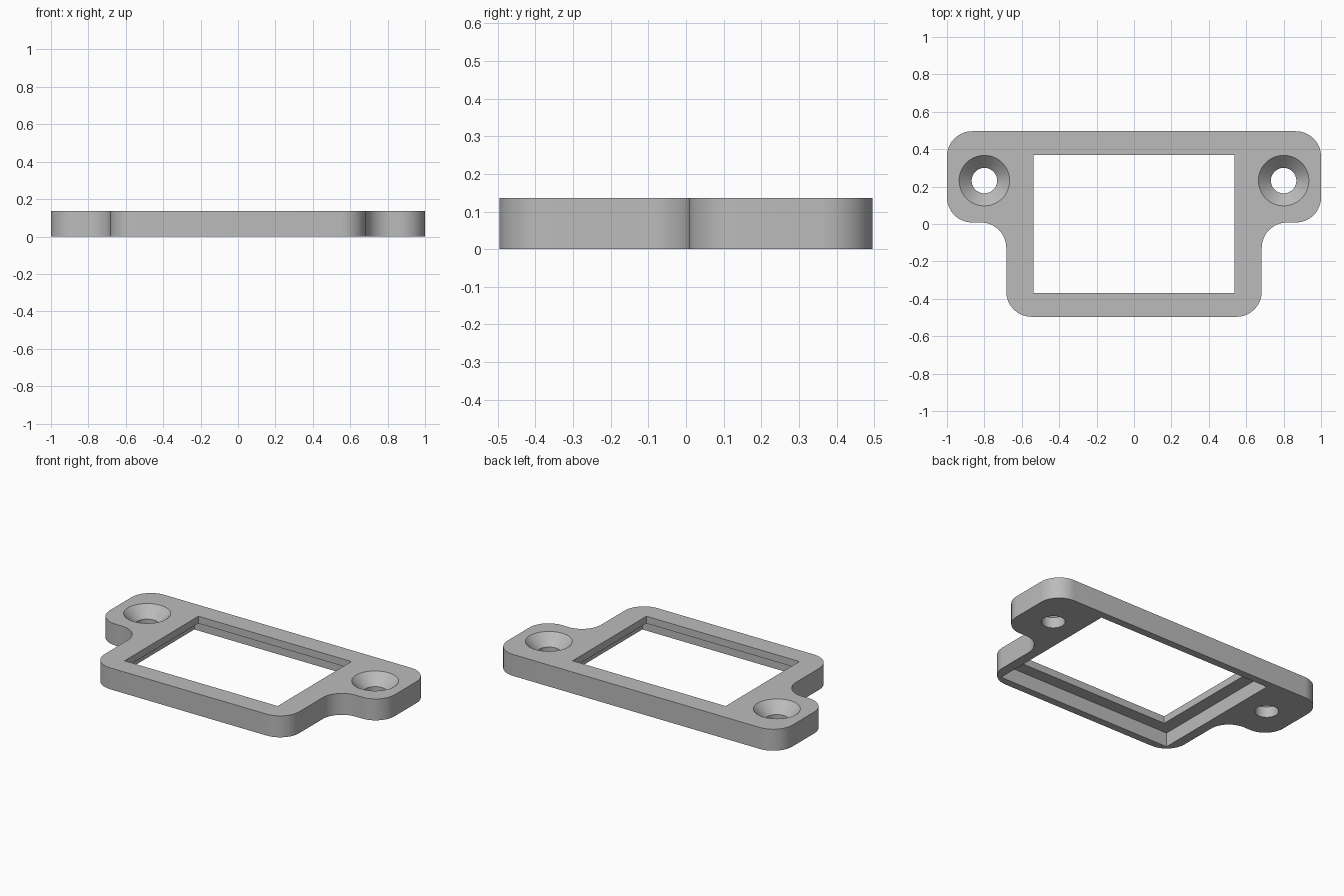
import bpy
import bmesh
from math import cos, sin, pi, radians

if "Cube" in bpy.data.objects:
    bpy.data.objects.remove(bpy.data.objects["Cube"], do_unlink=True)

THICK = 0.136     # plate thickness
RADIUS = 0.135    # corner and fillet radius
HALF_Y = 0.496
EAR_Y = 0.008     # lower edge of the screw ears
BODY_X = 0.683
HOLE = (0.8, 0.232)

grey = bpy.data.materials.new("grey")
grey.use_nodes = True
colour = (0.5, 0.5, 0.5, 1)
grey.diffuse_color = colour
grey.node_tree.nodes["Principled BSDF"].inputs["Base Color"].default_value = colour


def make_object(name, bm):
    bmesh.ops.recalc_face_normals(bm, faces=bm.faces)
    mesh = bpy.data.meshes.new(name)
    bm.to_mesh(mesh)
    bm.free()
    mesh.materials.append(grey)
    obj = bpy.data.objects.new(name, mesh)
    bpy.context.collection.objects.link(obj)
    return obj


def arc(cx, cy, start, end, steps=16):
    angles = [radians(start + (end - start) * i / steps) for i in range(steps + 1)]
    return [(cx + RADIUS * cos(a), cy + RADIUS * sin(a)) for a in angles]


def prism(name, outline, z0, z1):
    bm = bmesh.new()
    face = bm.faces.new([bm.verts.new((x, y, z0)) for x, y in outline])
    top = bmesh.ops.extrude_face_region(bm, geom=[face])["geom"]
    verts = [v for v in top if isinstance(v, bmesh.types.BMVert)]
    bmesh.ops.translate(bm, verts=verts, vec=(0, 0, z1 - z0))
    return make_object(name, bm)


def box(name, hx, hy, z0, z1):
    return prism(name, [(-hx, -hy), (hx, -hy), (hx, hy), (-hx, hy)], z0, z1)


def lathe(name, profile, cx, cy, steps=64):
    # Closed solid of revolution from (radius, height) pairs
    bm = bmesh.new()
    rings = [[bm.verts.new((cx + r * cos(2 * pi * i / steps),
                            cy + r * sin(2 * pi * i / steps), z))
              for i in range(steps)] for r, z in profile]
    for low, high in zip(rings, rings[1:]):
        for i in range(steps):
            j = (i + 1) % steps
            bm.faces.new((low[i], low[j], high[j], high[i]))
    bm.faces.new(rings[0])
    bm.faces.new(rings[-1])
    return make_object(name, bm)


# Plate outline: right half from front to back, then mirrored
half = (arc(BODY_X - RADIUS, RADIUS - HALF_Y, -90, 0)
        + arc(BODY_X + RADIUS, EAR_Y - RADIUS, 180, 90)
        + arc(1 - RADIUS, EAR_Y + RADIUS, -90, 0)
        + arc(1 - RADIUS, HALF_Y - RADIUS, 0, 90))
plate = prism("mounting_frame", half + [(-x, y) for x, y in reversed(half)], 0, THICK)

# Cutters: window, wider recess underneath, countersunk screw holes
screw = [(0.068, -0.05), (0.068, 0.068), (0.135, THICK), (0.135, THICK + 0.05)]
cutters = [box("window_cutter", 0.537, 0.37, -0.05, THICK + 0.05),
           box("recess_cutter", 0.62, 0.448, -0.05, 0.09)]
cutters += [lathe("screw_hole_cutter", screw, side * HOLE[0], HOLE[1]) for side in (-1, 1)]

bpy.ops.object.select_all(action="DESELECT")
plate.select_set(True)
bpy.context.view_layer.objects.active = plate
for cutter in cutters:
    cut = plate.modifiers.new(cutter.name, "BOOLEAN")
    cut.operation = "DIFFERENCE"
    cut.solver = "EXACT"
    cut.object = cutter
    bpy.ops.object.modifier_apply(modifier=cut.name)
    bpy.data.objects.remove(cutter, do_unlink=True)

bpy.ops.object.shade_smooth_by_angle(angle=radians(30))
